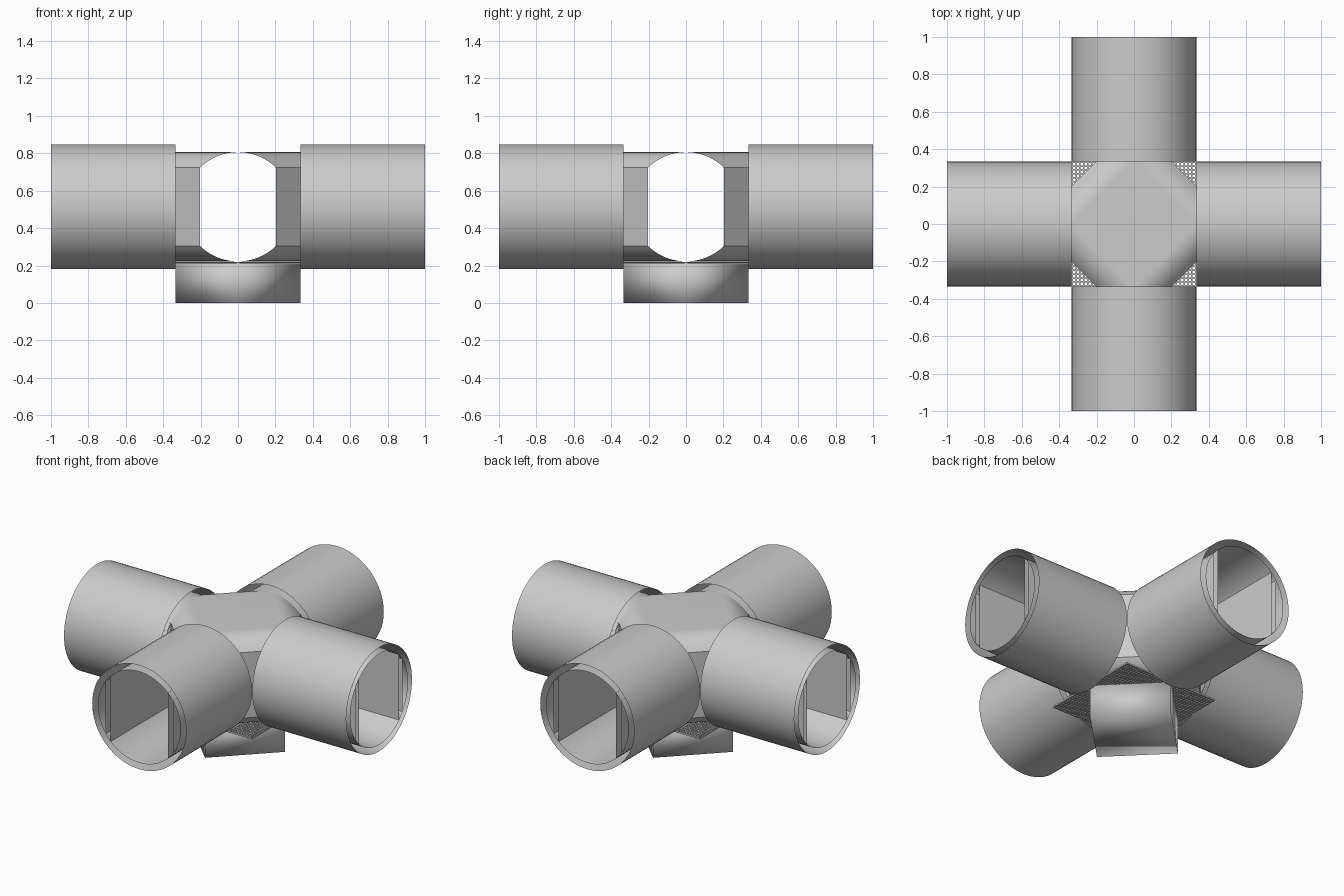
import bpy, bmesh
from math import pi, sin, cos, asin, sqrt
from mathutils import Matrix

if "Cube" in bpy.data.objects:
    bpy.data.objects.remove(bpy.data.objects["Cube"])

ZC, R_OUT, R_IN, WALL, HUB = 0.514, 0.333, 0.292, 0.203, 0.334


def finish(bm, name, angle=30, weld=True):
    if weld:
        bmesh.ops.remove_doubles(bm, verts=bm.verts, dist=1e-5)
        bmesh.ops.recalc_face_normals(bm, faces=bm.faces)
    me = bpy.data.meshes.new(name)
    bm.to_mesh(me)
    bm.free()
    ob = bpy.data.objects.new(name, me)
    bpy.context.collection.objects.link(ob)
    bpy.ops.object.select_all(action='DESELECT')
    ob.select_set(True)
    bpy.context.view_layer.objects.active = ob
    bpy.ops.object.shade_smooth_by_angle(angle=angle * pi / 180)
    return ob


def sweep(bm, section, rot, closed=True):
    """Open-ended sheet: (across, z) section swept along one arm."""
    a = [bm.verts.new(rot @ Matrix.Translation((s, -HUB, z)).to_translation()) for s, z in section]
    b = [bm.verts.new(rot @ Matrix.Translation((s, -1, z)).to_translation()) for s, z in section]
    n = len(a)
    for i in range(n if closed else n - 1):
        j = (i + 1) % n
        bm.faces.new((a[i], a[j], b[j], b[i]))


def circle(r, n=64):
    return [(r * cos(2 * pi * i / n), ZC + r * sin(2 * pi * i / n)) for i in range(n)]


# Half of the channel opening: top arc, straight side, bottom arc
amax = asin(WALL / R_IN)
arc = [(R_IN * sin(amax * i / 10), R_IN * cos(amax * i / 10)) for i in range(11)]
half = [(s, ZC + h) for s, h in arc] + [(s, ZC - h) for s, h in reversed(arc)]

# Four arms: outer shell, inner liner and double-skinned side panels
for k, side in enumerate(("front", "right", "back", "left")):
    rot = Matrix.Rotation(k * pi / 2, 3, 'Z')
    bm = bmesh.new()
    sweep(bm, circle(R_OUT), rot)
    finish(bm, side + "_outer_pipe")
    bm = bmesh.new()
    sweep(bm, circle(R_IN), rot)
    finish(bm, side + "_pipe_liner")
    bm = bmesh.new()
    for x in (WALL, 0.238):
        h = sqrt(R_IN ** 2 - x ** 2)
        for sx in (-x, x):
            sweep(bm, [(sx, ZC - h), (sx, ZC + h)], rot, False)
    finish(bm, side + "_side_panels")

# Hub: straight ruled corners between neighbouring openings
bm = bmesh.new()
for k in range(4):
    rot = Matrix.Rotation(k * pi / 2, 4, 'Z')
    a = [bm.verts.new((rot @ Matrix.Translation((s, -HUB, z))).translation) for s, z in half]
    b = [bm.verts.new((rot @ Matrix.Translation((HUB, -s, z))).translation) for s, z in half]
    for i in range(len(half) - 1):
        bm.faces.new((a[i], b[i], b[i + 1], a[i + 1]))
diamond = [(0, -HUB), (HUB, 0), (0, HUB), (-HUB, 0)]
for z in (ZC - R_IN, ZC + R_IN):
    bm.faces.new([bm.verts.new((x, y, z)) for x, y in diamond])
finish(bm, "junction_hub")

# Diamond-shaped foot under the hub, softly shaded
bm = bmesh.new()
bmesh.ops.create_cone(bm, cap_ends=True, segments=4, radius1=HUB, radius2=HUB, depth=0.22,
                      matrix=Matrix.Translation((0, 0, 0.11)))
finish(bm, "base_block", 100)

# Corner grates: thin crossing bars outside the foot
bm = bmesh.new()
N = 16
pitch = (HUB - 0.004) / N


def bar(x0, x1, y0, y1):
    m = Matrix.Translation(((x0 + x1) / 2, (y0 + y1) / 2, 0.212))
    bmesh.ops.create_cube(bm, size=1, matrix=m @ Matrix.Diagonal((x1 - x0, y1 - y0, 0.01, 1)))


for sx in (-1, 1):
    for sy in (-1, 1):
        for i in range(1, N + 1):
            p = i * pitch
            lo, hi = sorted((sy * (HUB - p), sy * HUB))
            bar(sx * p - 0.004, sx * p + 0.004, lo, hi)
            lo, hi = sorted((sx * (HUB - p), sx * HUB))
            bar(lo, hi, sy * p - 0.004, sy * p + 0.004)
finish(bm, "corner_grates", weld=False)
